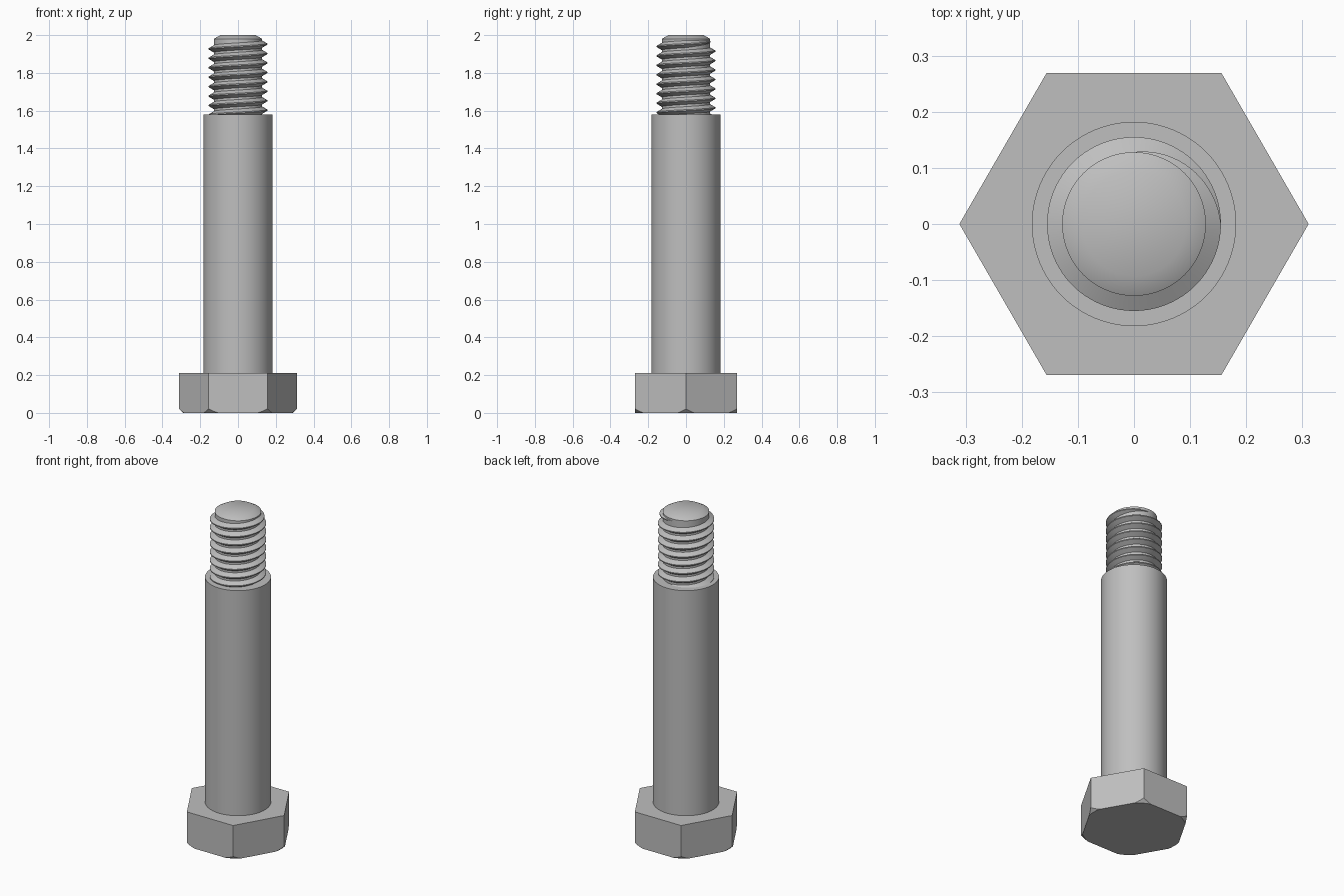
import bpy, bmesh
from math import cos, sin, pi, radians

cube = bpy.data.objects.get("Cube")
if cube:
    bpy.data.objects.remove(cube, do_unlink=True)

steel = bpy.data.materials.new("steel grey")
steel.use_nodes = True
STEEL = (0.52, 0.52, 0.52, 1)
steel.diffuse_color = STEEL
steel.node_tree.nodes["Principled BSDF"].inputs["Base Color"].default_value = STEEL

HEX_APOTHEM, HEAD_TOP, CHAMFER_R = 0.2695, 0.21, 0.29
SHANK_R, SHANK_TOP = 0.182, 1.58
ROOT_R, CREST_R, PITCH = 0.128, 0.155, 0.05
THREAD_END, TURNS = 1.965, 8


def loft(name, rings, closed=False):
    """Skin a list of point rings; closed joins points round each ring and caps the ends."""
    bm = bmesh.new()
    rows = [[bm.verts.new(p) for p in ring] for ring in rings]
    n = len(rows[0])
    for a, b in zip(rows, rows[1:]):
        for i in range(n):
            j = (i + 1) % n
            bm.faces.new((a[i], a[j], b[j], b[i]))
    bm.faces.new(rows[0][::-1])
    bm.faces.new(rows[-1])
    bmesh.ops.remove_doubles(bm, verts=bm.verts, dist=1e-5)
    bmesh.ops.recalc_face_normals(bm, faces=bm.faces)
    mesh = bpy.data.meshes.new(name)
    bm.to_mesh(mesh)
    bm.free()
    mesh.materials.append(steel)
    obj = bpy.data.objects.new(name, mesh)
    bpy.context.collection.objects.link(obj)
    bpy.ops.object.select_all(action='DESELECT')
    obj.select_set(True)
    bpy.context.view_layer.objects.active = obj
    bpy.ops.object.shade_smooth_by_angle(angle=radians(35))
    return obj


def turned(name, profile, segments=96):
    """Round part from (radius, height) pairs."""
    angles = [2 * pi * i / segments for i in range(segments)]
    return loft(name, [[(r * cos(a), r * sin(a), z) for a in angles] for r, z in profile])


# Hexagonal head: a conical chamfer trims the lower corners
angles = [2 * pi * i / 120 for i in range(120)]
hex_r = [HEX_APOTHEM / cos(a % (pi / 3) - pi / 6) for a in angles]


def head_ring(radii, heights):
    return [(r * cos(a), r * sin(a), z) for a, r, z in zip(angles, radii, heights)]


loft("hex_head", [
    head_ring([min(r, CHAMFER_R) for r in hex_r], [0] * 120),
    head_ring(hex_r, [max(0, r - CHAMFER_R) for r in hex_r]),
    head_ring(hex_r, [HEAD_TOP] * 120)])

# Plain shank and the threaded core with its chamfered tip
turned("shank", [(SHANK_R, HEAD_TOP), (SHANK_R, SHANK_TOP)])
turned("thread_core", [(ROOT_R, SHANK_TOP), (ROOT_R, 1.98), (0.093, 2.0)])

# Right-handed thread ridge that fades out over the last quarter turn
STEPS = 72
sections = []
for i in range(TURNS * STEPS + 1):
    turn = i / STEPS - TURNS
    a = pi / 2 + 2 * pi * turn
    z = THREAD_END + PITCH * turn
    fade = max(0.02, min(1, -turn * 4))
    crest = ROOT_R + (CREST_R - ROOT_R) * fade
    half = 0.003 + 0.0165 * fade
    section = [(ROOT_R - 0.004, -half - 0.002), (crest, -0.003),
               (crest, 0.003), (ROOT_R - 0.004, half + 0.002)]
    sections.append([(r * cos(a), r * sin(a), z + dz) for r, dz in section])
loft("thread", sections)
